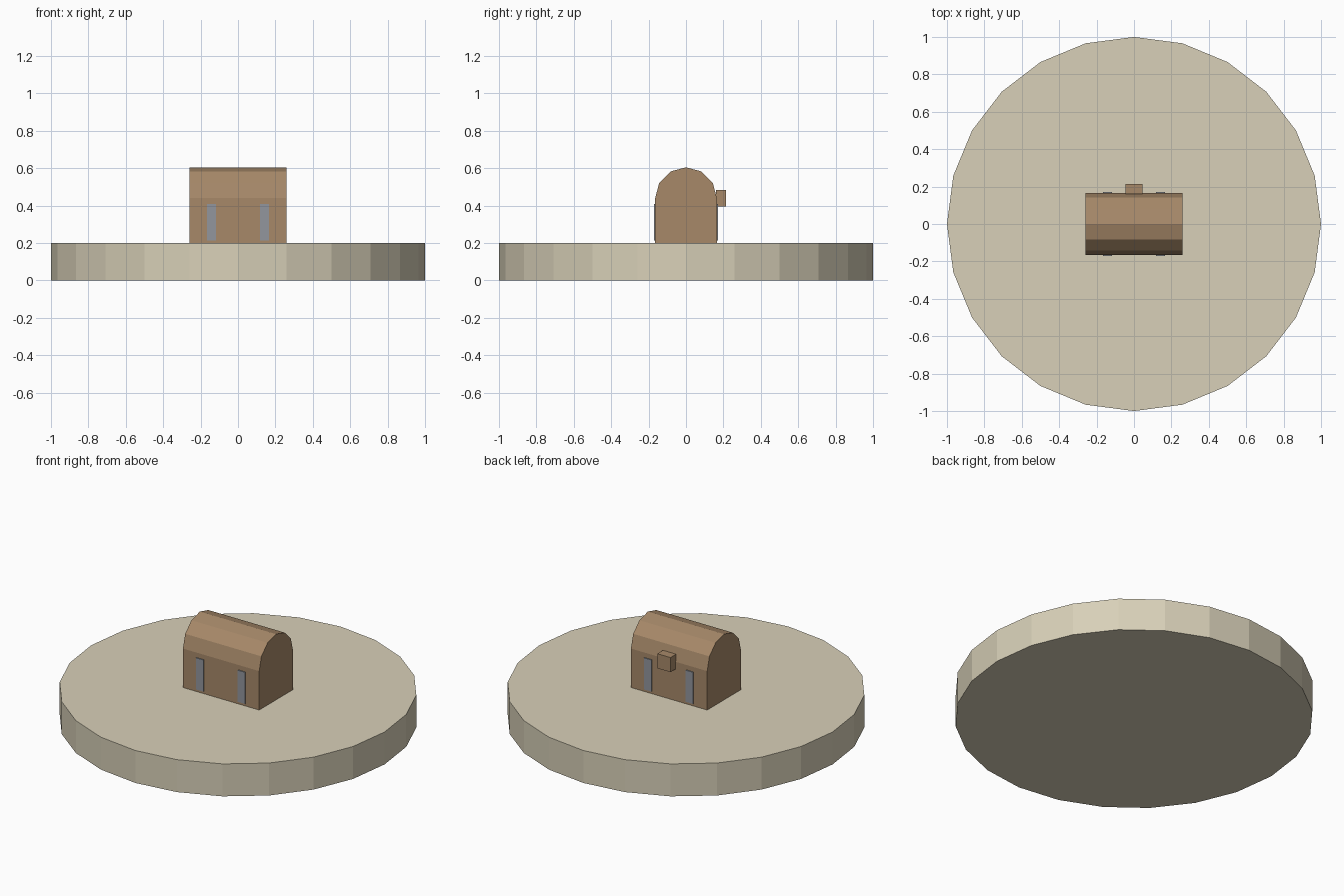
import bpy, bmesh, math

if "Cube" in bpy.data.objects:
    bpy.data.objects.remove(bpy.data.objects["Cube"])

def material(name, srgb):
    m = bpy.data.materials.new(name)
    lin = [((c / 255 + 0.055) / 1.055) ** 2.4 for c in srgb]
    m.diffuse_color = (*lin, 1)
    m.use_nodes = True
    m.node_tree.nodes["Principled BSDF"].inputs["Base Color"].default_value = m.diffuse_color
    return m

sand = material("sand", (216, 208, 184))
wood = material("brown wood", (167, 137, 105))
steel = material("grey metal", (146, 150, 157))

def box(name, lo, hi, mat):
    bpy.ops.mesh.primitive_cube_add(size=1, location=[(a + b) / 2 for a, b in zip(lo, hi)])
    o = bpy.context.object
    o.name = name
    o.scale = [b - a for a, b in zip(lo, hi)]
    o.data.materials.append(mat)
    return o

# Round base
bpy.ops.mesh.primitive_cylinder_add(vertices=24, radius=1, depth=0.2, location=(0, 0, 0.1))
base = bpy.context.object
base.name = "round_base"
base.data.materials.append(sand)

# Chest: straight walls with a half-round lid, extruded along x
half_length, r, floor, spring = 0.26, 0.165, 0.2, 0.44
profile = [(-r, floor), (r, floor)]
profile += [(r * math.cos(math.pi * i / 6), spring + r * math.sin(math.pi * i / 6)) for i in range(7)]
bm = bmesh.new()
face = bm.faces.new([bm.verts.new((-half_length, y, z)) for y, z in profile])
ext = bmesh.ops.extrude_face_region(bm, geom=[face])
moved = [v for v in ext["geom"] if isinstance(v, bmesh.types.BMVert)]
bmesh.ops.translate(bm, verts=moved, vec=(2 * half_length, 0, 0))
bmesh.ops.recalc_face_normals(bm, faces=bm.faces)
mesh = bpy.data.meshes.new("chest")
bm.to_mesh(mesh)
bm.free()
mesh.materials.append(wood)
chest = bpy.data.objects.new("chest", mesh)
bpy.context.collection.objects.link(chest)

# Metal straps on both long walls
for side, sx in (("left", -1), ("right", 1)):
    for wall, sy in (("front", -1), ("back", 1)):
        x, y = sx * 0.142, sy * 0.167
        box(f"{wall}_{side}_strap", (x - 0.025, y - 0.004, 0.215), (x + 0.025, y + 0.004, 0.41), steel)

# Latch block on the back wall
box("latch", (-0.045, 0.16, 0.395), (0.045, 0.215, 0.485), wood)
